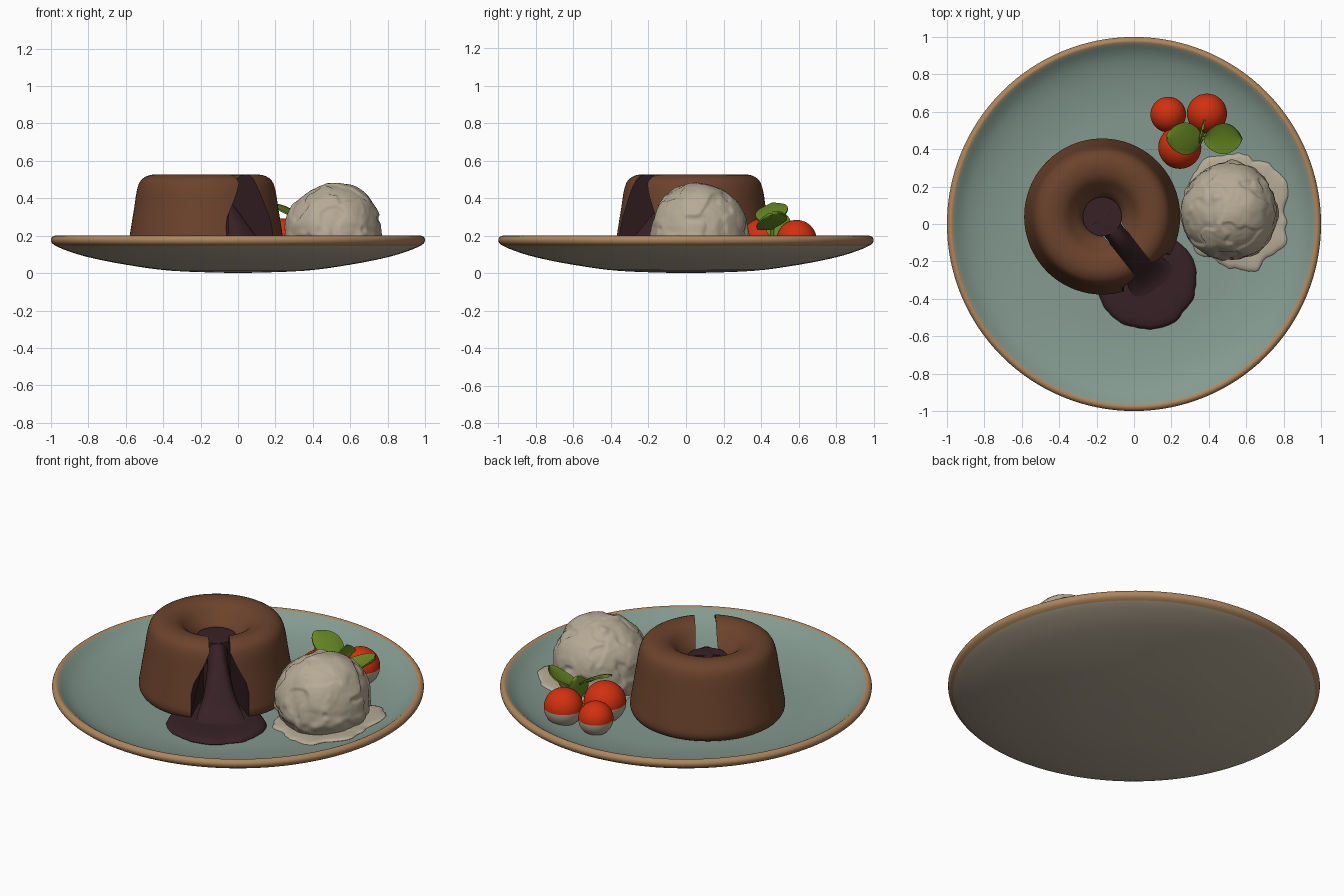
import bpy, bmesh, math
from mathutils import Vector, noise

if "Cube" in bpy.data.objects:
    bpy.data.objects.remove(bpy.data.objects["Cube"])


def material(name, rgb):
    m = bpy.data.materials.new(name)
    lin = [((c / 255 + 0.055) / 1.055) ** 2.4 for c in rgb]
    m.diffuse_color = (*lin, 1)
    m.use_nodes = True
    m.node_tree.nodes["Principled BSDF"].inputs["Base Color"].default_value = m.diffuse_color
    return m


TEAL = material("teal glaze", (132, 154, 144))
RIM = material("tan rim", (174, 134, 92))
CAKE = material("chocolate cake", (108, 67, 44))
SAUCE = material("dark sauce", (55, 33, 38))
CREAM = material("cream", (182, 170, 149))
RED = material("berry red", (210, 48, 15))
GREEN = material("leaf green", (102, 136, 34))


def finish(name, bm, mats, angle=50):
    bmesh.ops.recalc_face_normals(bm, faces=bm.faces[:])
    me = bpy.data.meshes.new(name)
    bm.to_mesh(me)
    bm.free()
    for m in mats:
        me.materials.append(m)
    ob = bpy.data.objects.new(name, me)
    bpy.context.collection.objects.link(ob)
    bpy.ops.object.select_all(action='DESELECT')
    ob.select_set(True)
    bpy.context.view_layer.objects.active = ob
    bpy.ops.object.shade_smooth_by_angle(angle=math.radians(angle))
    return ob


def smooth(pts, n=4):
    # Catmull-Rom curve through the profile points
    out = []
    for i in range(len(pts) - 1):
        a, b, c, d = (Vector(pts[max(0, min(len(pts) - 1, i + k))]) for k in (-1, 0, 1, 2))
        for j in range(n):
            t = j / n
            out.append(b + (c - a) * t / 2 + (2 * a - 5 * b + 4 * c - d) * t * t / 2
                       + (3 * b - a - 3 * c + d) * t ** 3 / 2)
    return out + [Vector(pts[-1])]


def clamp(v):
    return max(0, min(1, v))


def loft(rows, caps=False, cap_mat=0):
    # skin a list of closed point rows
    bm = bmesh.new()
    vs = [[bm.verts.new(p) for p in r] for r in rows]
    n = len(rows[0])
    for a, b in zip(vs, vs[1:]):
        for j in range(n):
            k = (j + 1) % n
            bm.faces.new((a[j], a[k], b[k], b[j]))
    if caps:
        for r in (vs[0], vs[-1]):
            f = bm.faces.new(r)
            f.material_index = cap_mat
    return bm


# plate: revolved underside, rim and glazed inside
INNER = [(0.965, .195), (0.9, .15), (0.8, .115), (0.65, .09), (0.5, .083), (0.25, .08), (0.002, .08)]
OUTER = [(0.002, 0), (0.35, .012), (0.6, .045), (0.8, .085), (0.92, .122), (0.985, .152),
         (1.0, .175), (0.993, .193), (0.978, .2), (0.965, .195)]
prof = smooth(OUTER) + smooth(INNER)[1:]
SEG = 128
bm = loft([[(p.x * math.cos(2 * math.pi * i / SEG), p.x * math.sin(2 * math.pi * i / SEG), p.y)
            for i in range(SEG)] for p in prof], caps=True)
bm.faces.ensure_lookup_table()
for i, f in enumerate(bm.faces):
    row = i // SEG
    f.material_index = 0 if row < 19 else 1 if row < 36 else 2
bm.faces[-2].material_index = 0
bm.faces[-1].material_index = 2
finish("plate", bm, [CREAM, RIM, TEAL])


def plate_z(x, y):
    r = math.hypot(x, y)
    for (r1, z1), (r0, z0) in zip(INNER, INNER[1:]):
        if r0 <= r <= r1:
            return z0 + (z1 - z0) * (r - r0) / (r1 - r0)
    return .08 if r < .5 else .195


# cake: ring profile swept around, leaving a torn notch toward the front right
CX, CY, DIR = -0.17, 0.04, math.radians(-52)
section = smooth([(.37, .088), (.4, .1), (.417, .135), (.409, .2), (.385, .35), (.371, .44), (.35, .495),
                  (.305, .523), (.25, .524), (.2, .505), (.155, .46), (.12, .42), (.1, .37), (.095, .25),
                  (.095, .088)], 3)
rows = []
for i in range(97):
    t = i / 96
    row = []
    for r, z in section:
        low = clamp((.48 - z) / .2)
        w = .056 + low * (.015 + .085 * clamp((r - .2) / .2))
        h = math.asin(min(.93, w / r))
        a = DIR + h + t * (2 * math.pi - 2 * h)
        row.append((CX + r * math.cos(a), CY + r * math.sin(a), z))
    rows.append(row)
finish("cake", loft(rows, caps=True, cap_mat=1), [CAKE, SAUCE])

# sauce well in the middle of the cake
bm = bmesh.new()
bmesh.ops.create_cone(bm, cap_ends=True, segments=48, radius1=.104, radius2=.104, depth=.33)
bmesh.ops.translate(bm, verts=bm.verts, vec=(CX, CY, .255))
finish("sauce_well", bm, [SAUCE])

# sauce flowing out through the notch
path = smooth([(.0, .422, .07), (.09, .42, .056), (.16, .4, .058), (.23, .345, .072),
               (.31, .26, .095), (.38, .175, .12), (.44, .128, .13), (.5, .108, .13)], 4)
fx, fy = math.cos(DIR), math.sin(DIR)
rows = []
for s, z, w in path:
    row = []
    for k in range(13):
        u = k / 6 - 1
        row.append((CX + fx * s - fy * w * u, CY + fy * s + fx * w * u,
                    z - .55 * max(0, z - .1) * abs(u) ** 3 * clamp(s / .3)))
    row += [(x, y, .085) for x, y, _ in (row[-1], row[0])]
    rows.append(row)
finish("sauce_flow", loft(rows, caps=True), [SAUCE])


def puddle(name, cx, cy, rx, ry, thick, wobble, seed, mat):
    # thin wavy pool following the plate surface
    rows = []
    for f, h in ((.02, 1), (.3, 1), (.6, .97), (.8, .9), (.92, .75), (.98, .45), (1, .1), (.97, -.15)):
        row = []
        for i in range(96):
            a = 2 * math.pi * i / 96
            c, s = math.cos(a), math.sin(a)
            k = f * (1 + wobble * noise.noise((c * 2, s * 2, seed)) + wobble * .4 * noise.noise((c * 6, s * 6, seed)))
            x, y = cx + rx * k * c, cy + ry * k * s
            row.append((x, y, plate_z(x, y) + thick * h))
        rows.append(row)
    finish(name, loft(rows, caps=True), [mat])


puddle("sauce_pool", .065, -.295, .268, .268, .032, .06, 3.1, SAUCE)
puddle("melted_cream", .555, .07, .275, .32, .02, .16, 7.4, CREAM)

# ice cream scoop: sphere with torn ridges and a rough skirt
bm = bmesh.new()
bmesh.ops.create_icosphere(bm, subdivisions=6, radius=1)
for v in bm.verts:
    p = v.co.copy()
    q = p + .25 * noise.noise_vector(p * 3)
    d = .04 * noise.noise(q * 1.7)
    step = noise.noise(q * 1.8 + Vector((5, 2, 1)))
    d += .035 * (1 / (1 + math.exp(-step * 45)) - .5)
    d += .006 * noise.noise(q * 8)
    lip = math.exp(-((p.z + .22 - .12 * noise.noise(p * 3)) / .12) ** 2)
    d += lip * (.035 + .05 * noise.noise(p * 5))
    v.co = Vector((.512, .068, .225)) + p * .255 * (1 + d)
    v.co.z = max(v.co.z, .085)
finish("ice_cream_scoop", bm, [CREAM])

# berries: red above, dull underneath
for i, (x, y, z, r) in enumerate([(.183, .585, .163, .095), (.39, .59, .177, .107), (.245, .41, .178, .115)]):
    bm = bmesh.new()
    bmesh.ops.create_uvsphere(bm, u_segments=40, v_segments=24, radius=r)
    for f in bm.faces:
        f.material_index = 1 if f.calc_center_median().z < 0 else 0
    bmesh.ops.translate(bm, verts=bm.verts, vec=(x, y, z))
    finish(f"berry_{i + 1}", bm, [RED, CREAM])


def leaf(name, base, tip, side, width, cup):
    # rounded oval blade, cupped along the middle, with slight thickness
    base, tip, side = Vector(base), Vector(tip), Vector(side).normalized()
    up = (tip - base).cross(side).normalized()
    rows = []
    for i in range(17):
        t = .01 + .98 * i / 16
        w = width * math.sin(math.pi * t) ** .6
        c = base.lerp(tip, t) + up * cup * math.sin(math.pi * t)
        us = [k / 4 - 1 for k in range(9)]
        top = [c + side * w * u - up * cup * u * u * .6 + up * .004 for u in us]
        low = [p - up * .008 for p in reversed(top)]
        rows.append(top + low)
    finish(name, loft(rows, caps=True), [GREEN])


leaf("leaf_left", (.37, .455, .27), (.175, .46, .375), (0, 1, .2), .088, -.012)
leaf("leaf_right", (.375, .455, .235), (.58, .455, .315), (0, 1, .3), .085, -.015)
leaf("leaf_middle", (.372, .48, .185), (.362, .5, .33), (.25, 1, 0), .07, .008)

# stem joining the leaves
bm = loft([[(.37 + .009 * math.cos(a * math.pi / 4), .46 + .009 * math.sin(a * math.pi / 4), z)
            for a in range(8)] for z in (.09, .2, .28)], caps=True)
finish("stem", bm, [GREEN])
